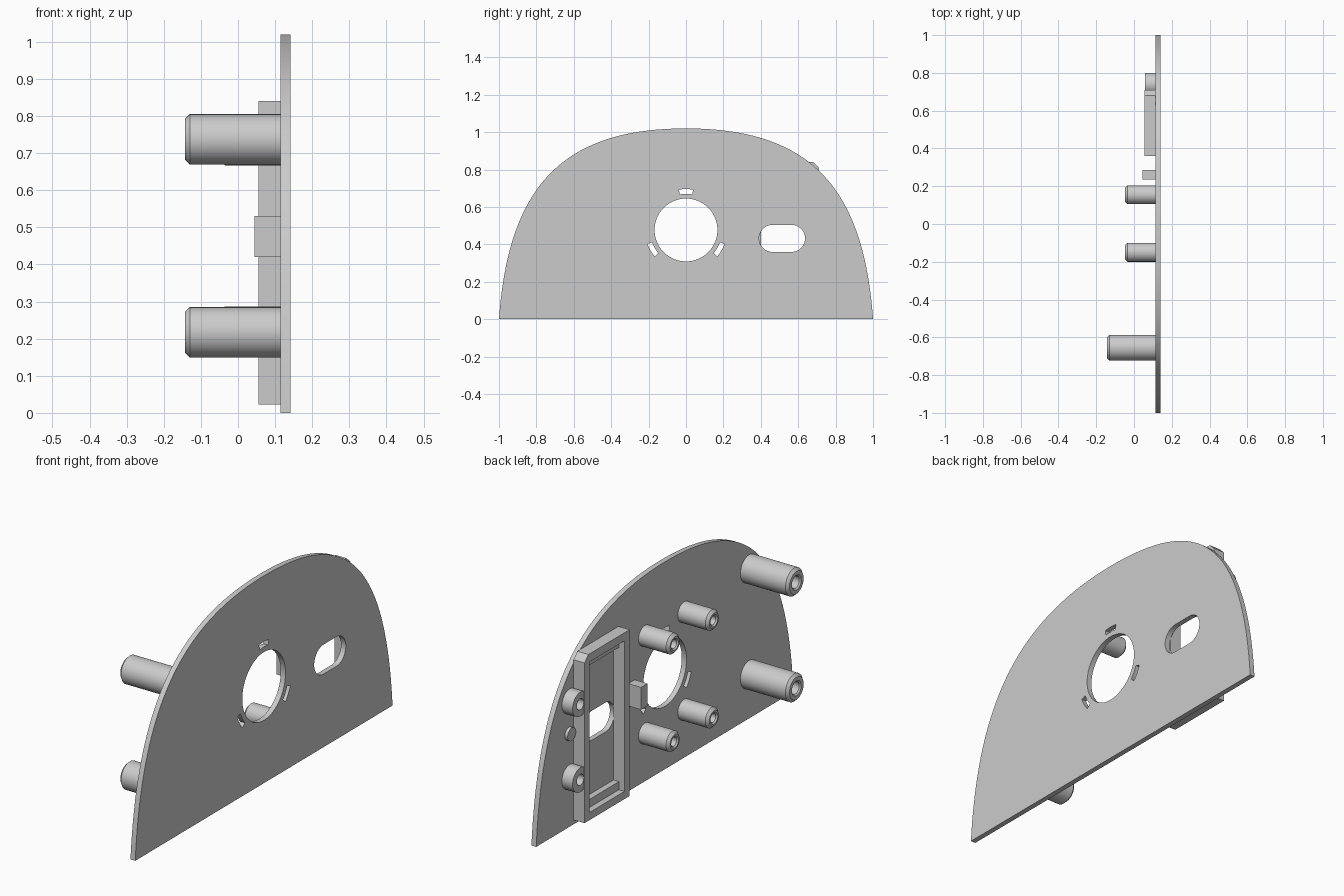
import bpy, bmesh
from math import sin, cos, pi, radians
from mathutils import Matrix, Vector

cube = bpy.data.objects.get("Cube")
if cube:
    bpy.data.objects.remove(cube, do_unlink=True)

BACK, FRONT = 0.115, 0.141      # x of the two panel faces
HOLE_Z = 0.477                  # height of the round opening
SLOT_Z = 0.432                  # height of the oblong opening

grey = bpy.data.materials.new("grey plastic")
grey.use_nodes = True
grey.diffuse_color = (0.6, 0.6, 0.6, 1)
grey.node_tree.nodes["Principled BSDF"].inputs["Base Color"].default_value = grey.diffuse_color

# Local x, y, z become world y, z, x
UPRIGHT = Matrix(((0, 0, 1, 0), (1, 0, 0, 0), (0, 1, 0, 0), (0, 0, 0, 1)))


def finish(name, bm):
    bmesh.ops.remove_doubles(bm, verts=bm.verts, dist=0.00005)
    bmesh.ops.recalc_face_normals(bm, faces=bm.faces)
    mesh = bpy.data.meshes.new(name)
    bm.to_mesh(mesh)
    bm.free()
    mesh.materials.append(grey)
    ob = bpy.data.objects.new(name, mesh)
    bpy.context.collection.objects.link(ob)
    bpy.ops.object.select_all(action='DESELECT')
    ob.select_set(True)
    bpy.context.view_layer.objects.active = ob
    bpy.ops.object.shade_smooth_by_angle(angle=radians(30))
    return ob


def slab(name, outlines, x0, x1):
    """Extrude a (y, z) outline, with any further outlines as holes, from x0 to x1."""
    curve = bpy.data.curves.new(name, 'CURVE')
    curve.dimensions = '2D'
    curve.fill_mode = 'BOTH'
    curve.extrude = (x1 - x0) / 2
    for pts in outlines:
        sp = curve.splines.new('POLY')
        sp.points.add(len(pts) - 1)
        for p, (y, z) in zip(sp.points, pts):
            p.co = (y, z, 0, 1)
        sp.use_cyclic_u = True
    tmp = bpy.data.objects.new(name + " outline", curve)
    bpy.context.collection.objects.link(tmp)
    mesh = bpy.data.meshes.new_from_object(tmp.evaluated_get(bpy.context.evaluated_depsgraph_get()))
    bpy.data.objects.remove(tmp)
    bpy.data.curves.remove(curve)
    bm = bmesh.new()
    bm.from_mesh(mesh)
    bpy.data.meshes.remove(mesh)
    bm.transform(Matrix.Translation(((x0 + x1) / 2, 0, 0)) @ UPRIGHT)
    return finish(name, bm)


def arc(y, z, r, start=0, end=360, n=64):
    steps = n if end - start == 360 else n + 1
    angles = [radians(start + (end - start) * i / n) for i in range(steps)]
    return [(y + r * cos(a), z + r * sin(a)) for a in angles]


def rect(y0, y1, z0, z1):
    return [(y0, z0), (y1, z0), (y1, z1), (y0, z1)]


def post(name, y, z, r, bore, tip):
    """Chamfered post with a blind screw bore, pointing to -x."""
    c = 0.013
    profile = [(BACK, 0), (BACK, r), (tip + c, r), (tip, r - c),
               (tip, bore + c / 2), (tip + c / 2, bore), (BACK - 0.02, bore), (BACK - 0.02, 0)]
    bm = bmesh.new()
    vs = [bm.verts.new((x, y + d, z)) for x, d in profile]
    es = [bm.edges.new(pair) for pair in zip(vs, vs[1:])]
    bmesh.ops.spin(bm, geom=vs + es, cent=(0, y, z), axis=(1, 0, 0), angle=2 * pi, steps=40)
    return finish(name, bm)


# Panel: domed outline, round opening, three key slots and an oblong opening
side = []
for i in range(41):
    t = i / 40
    ctrl = [Vector(c) for c in ((1, 0), (0.95, 0.7), (0.67, 1.02), (0, 1.02))]
    p = sum((w * c for w, c in zip(((1 - t)**3, 3 * t * (1 - t)**2, 3 * t * t * (1 - t), t**3), ctrl)),
            Vector((0, 0)))
    side.append(tuple(p))
dome = side + [(-y, z) for y, z in reversed(side[:-1])]

keys = []
for mid in (90, 210, 330):
    keys.append(arc(0, HOLE_Z, 0.219, mid - 10, mid + 10, 8)
                + arc(0, HOLE_Z, 0.193, mid - 10, mid + 10, 8)[::-1])

oblong = (arc(0.564, SLOT_Z, 0.0725, -90, 90, 24)
          + arc(0.463, SLOT_Z, 0.0725, 90, 270, 24))
slab("panel", [dome, arc(0, HOLE_Z, 0.168, n=96), oblong] + keys, BACK, FRONT)

# Mounting posts
for level, sign in (("upper", 1), ("lower", -1)):
    post(level + " large post", -0.655, HOLE_Z + sign * 0.26, 0.068, 0.03, -0.143)
    for place, y in (("inner", 0.155), ("outer", -0.15)):
        post(f"{level} {place} small post", y, HOLE_Z + sign * 0.24, 0.05, 0.022, -0.048)

# Module frame with chamfered outer corner and end ledges
outer = [(0.36, 0.022), (0.71, 0.022), (0.71, 0.81), (0.68, 0.84), (0.36, 0.84)]
slab("module frame", [outer, rect(0.4, 0.67, 0.06, 0.80)], 0.055, BACK)
slab("lower ledge", [rect(0.4, 0.67, 0.06, 0.1)], 0.085, BACK)
slab("upper ledge", [rect(0.4, 0.67, 0.76, 0.80)], 0.085, BACK)

# Screw lugs on the outer side of the frame, and a low boss between them
for level, sign in (("upper", 1), ("lower", -1)):
    z = SLOT_Z + sign * 0.186
    slab(level + " screw lug", [arc(0.74, z, 0.06), arc(0.74, z, 0.027, n=32)], 0.057, BACK)
slab("low boss", [arc(0.745, 0.46, 0.032, n=32)], 0.1, BACK)

# Locating block beside the round opening
slab("locating block", [rect(0.235, 0.285, 0.42, 0.53)], 0.045, BACK)
